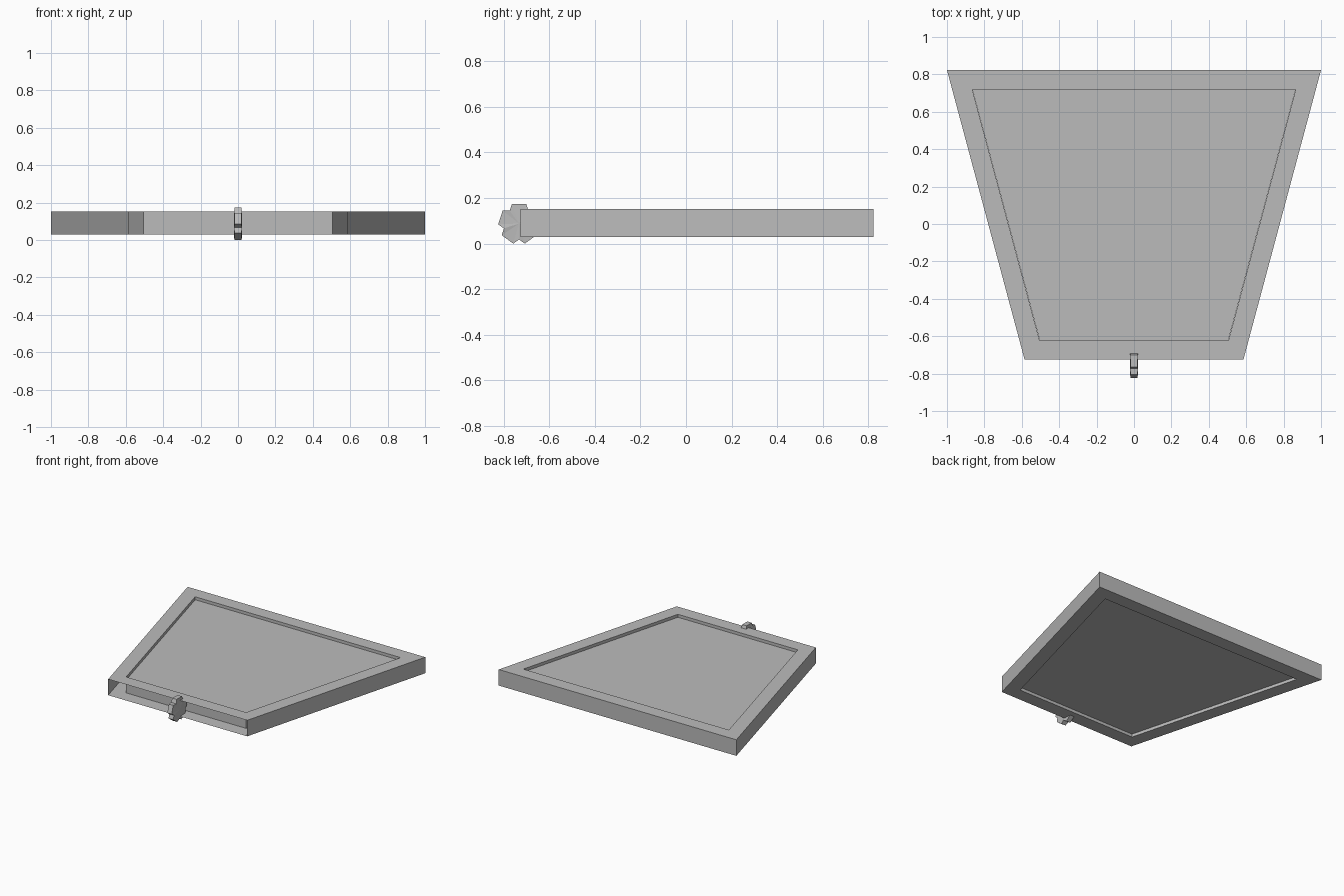
import bpy, bmesh, math

if "Cube" in bpy.data.objects:
    bpy.data.objects.remove(bpy.data.objects["Cube"])

grey = bpy.data.materials.new("mid grey")
grey.diffuse_color = (0.5, 0.5, 0.5, 1)
grey.use_nodes = True
grey.node_tree.nodes["Principled BSDF"].inputs["Base Color"].default_value = grey.diffuse_color


def make(name, verts, faces):
    mesh = bpy.data.meshes.new(name)
    mesh.from_pydata(verts, [], faces)
    mesh.materials.append(grey)
    obj = bpy.data.objects.new(name, mesh)
    bpy.context.collection.objects.link(obj)
    return obj


def trapezoid(front_x, front_y, back_x, back_y, z):
    return [(-front_x, front_y, z), (front_x, front_y, z),
            (back_x, back_y, z), (-back_x, back_y, z)]


OUTER = (0.585, -0.725, 1.0, 0.823)
INNER = (0.505, -0.623, 0.865, 0.72)
Z0, Z1 = 0.03, 0.152

# Hollow frame: top and bottom rims, inner walls, outer walls open at the front
verts = (trapezoid(*OUTER, Z0) + trapezoid(*INNER, Z0)
         + trapezoid(*OUTER, Z1) + trapezoid(*INNER, Z1))
faces = []
for i in range(4):
    j = (i + 1) % 4
    faces.append((8 + i, 8 + j, 12 + j, 12 + i))      # top rim
    faces.append((j, i, 4 + i, 4 + j))                # bottom rim
    faces.append((4 + j, 4 + i, 12 + i, 12 + j))      # inner wall
    if i != 0:
        faces.append((i, j, 8 + j, 8 + i))            # outer wall
make("frame", verts, faces)

# Recessed panel, sides just inside the frame's inner walls
PANEL = (0.504, -0.622, 0.864, 0.719)
verts = trapezoid(*PANEL, Z0 + 0.022) + trapezoid(*PANEL, Z1 - 0.022)
faces = [(3, 2, 1, 0), (4, 5, 6, 7)]
faces += [(i, (i + 1) % 4, 4 + (i + 1) % 4, 4 + i) for i in range(4)]
make("panel", verts, faces)

# Five-lobed knob, slightly thinner at the lobe tips
CY, CZ = -0.732, 0.088
outline = []
for k in range(5):
    for offset, radius, half in ((-20, 0.0915, 0.018), (20, 0.0915, 0.018),
                                 (36, 0.07, 0.022)):
        a = math.radians(90 + 72 * k + offset)
        outline.append((half, CY + radius * math.cos(a), CZ + radius * math.sin(a)))
n = len(outline)
verts = outline + [(-x, y, z) for x, y, z in outline]
verts += [(0.022, CY, CZ), (-0.022, CY, CZ)]
faces = []
for i in range(n):
    j = (i + 1) % n
    faces += [(i, j, 2 * n), (n + j, n + i, 2 * n + 1), (j, i, n + i, n + j)]
make("knob", verts, faces)
